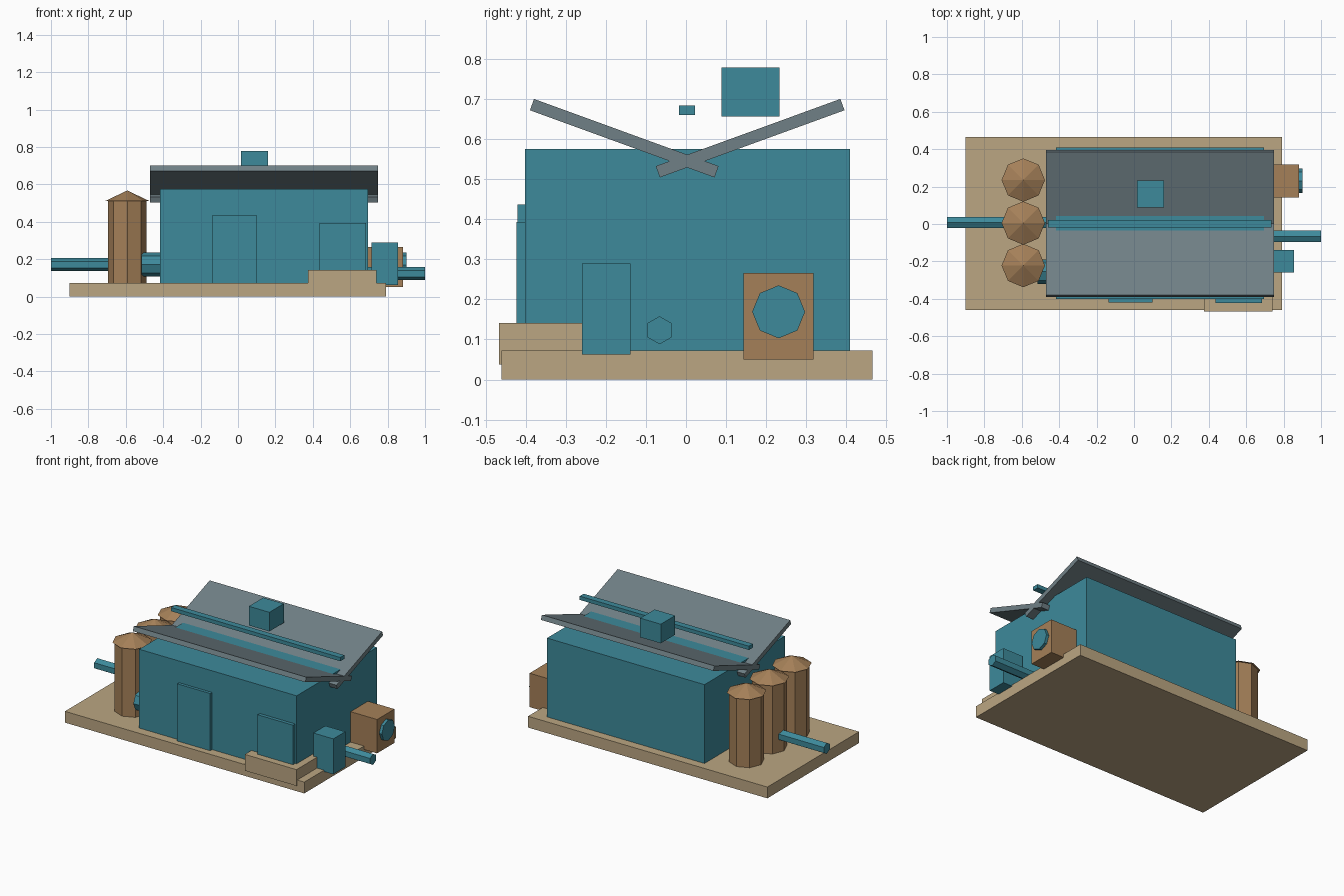
import bpy
import bmesh
from math import radians
from mathutils import Matrix, Vector

if "Cube" in bpy.data.objects:
    bpy.data.objects.remove(bpy.data.objects["Cube"])


def material(name, color):
    m = bpy.data.materials.new(name)
    m.diffuse_color = (*color, 1)
    m.use_nodes = True
    m.node_tree.nodes["Principled BSDF"].inputs["Base Color"].default_value = m.diffuse_color
    return m


TEAL = material("teal", (0.047, 0.254, 0.328))
SAND = material("sand", (0.497, 0.381, 0.223))
BROWN = material("brown", (0.376, 0.216, 0.098))
SLATE = material("slate", (0.162, 0.216, 0.238))


def finish(name, bm, mat, matrix):
    mesh = bpy.data.meshes.new(name)
    bm.to_mesh(mesh)
    bm.free()
    mesh.materials.append(mat)
    ob = bpy.data.objects.new(name, mesh)
    ob.matrix_world = matrix
    bpy.context.collection.objects.link(ob)
    return ob


def box(name, xs, ys, zs, mat, tilt=0):
    """Box from its extents, tilted about x through its centre."""
    lo, hi = (Vector(c) for c in zip(xs, ys, zs))
    bm = bmesh.new()
    bmesh.ops.create_cube(bm, size=1)
    bmesh.ops.scale(bm, vec=hi - lo, verts=bm.verts)
    return finish(name, bm, mat,
                  Matrix.Translation((lo + hi) / 2) @ Matrix.Rotation(radians(tilt), 4, 'X'))


def prism(name, start, length, radius, sides, mat, along_x=False, top=None):
    """Prism or cone growing from start along z, or along x."""
    bm = bmesh.new()
    bmesh.ops.create_cone(bm, cap_ends=True, segments=sides, radius1=radius,
                          radius2=radius if top is None else top, depth=length)
    bmesh.ops.translate(bm, vec=(0, 0, length / 2), verts=bm.verts)
    turn = Matrix.Rotation(radians(90), 4, 'Y') if along_x else Matrix()
    if along_x and sides == 6:   # put hexagon corners on the y axis
        turn = turn @ Matrix.Rotation(radians(30), 4, 'Z')
    ob = finish(name, bm, mat, Matrix.Translation(start) @ turn)
    return ob


# Base slab, main hall and loading step
box("base_slab", (-0.9, 0.79), (-0.46, 0.465), (0, 0.072), SAND)
box("main_hall", (-0.417, 0.695), (-0.401, 0.409), (0.07, 0.575), TEAL)
box("loading_step", (0.375, 0.74), (-0.467, -0.24), (0.037, 0.141), SAND)

# Front doors
box("tall_door", (-0.135, 0.098), (-0.42, -0.39), (0.07, 0.437), TEAL)
box("loading_door", (0.435, 0.685), (-0.423, -0.39), (0.07, 0.393), TEAL)

# Butterfly roof: two crossing slabs
for side, label in ((1, "back"), (-1, "front")):
    y = 0.003 + side * 0.157
    box(label + "_roof_slab", (-0.47, 0.748), (y - 0.245, y + 0.245),
        (0.587, 0.617), SLATE, side * 20)

# Floating roof rail and roof vent
box("roof_rail", (-0.46, 0.735), (-0.018, 0.022), (0.66, 0.684), TEAL)
box("roof_vent", (0.015, 0.16), (0.088, 0.233), (0.656, 0.778), TEAL)

# Silos with cone caps
for i, y in enumerate((-0.222, 0.005, 0.235)):
    prism(f"silo_{i}", (-0.592, y, 0.07), 0.445, 0.103, 8, BROWN)
    prism(f"silo_cap_{i}", (-0.592, y, 0.512), 0.055, 0.116, 8, BROWN, top=0)

# Fan housing and round vents
box("fan_housing", (0.685, 0.882), (0.143, 0.318), (0.05, 0.266), BROWN)
prism("fan", (0.86, 0.231, 0.169), 0.04, 0.066, 8, TEAL, along_x=True)
prism("left_vent", (-0.515, -0.255, 0.171), 0.11, 0.065, 8, TEAL, along_x=True)

# Utility cabinet and end pipes
box("utility_cabinet", (0.714, 0.855), (-0.26, -0.139), (0.063, 0.289), TEAL)
prism("right_pipe", (0.685, -0.066, 0.123), 0.315, 0.035, 6, TEAL, along_x=True)
prism("left_pipe", (-1.0, 0.008, 0.171), 0.59, 0.035, 6, TEAL, along_x=True)
